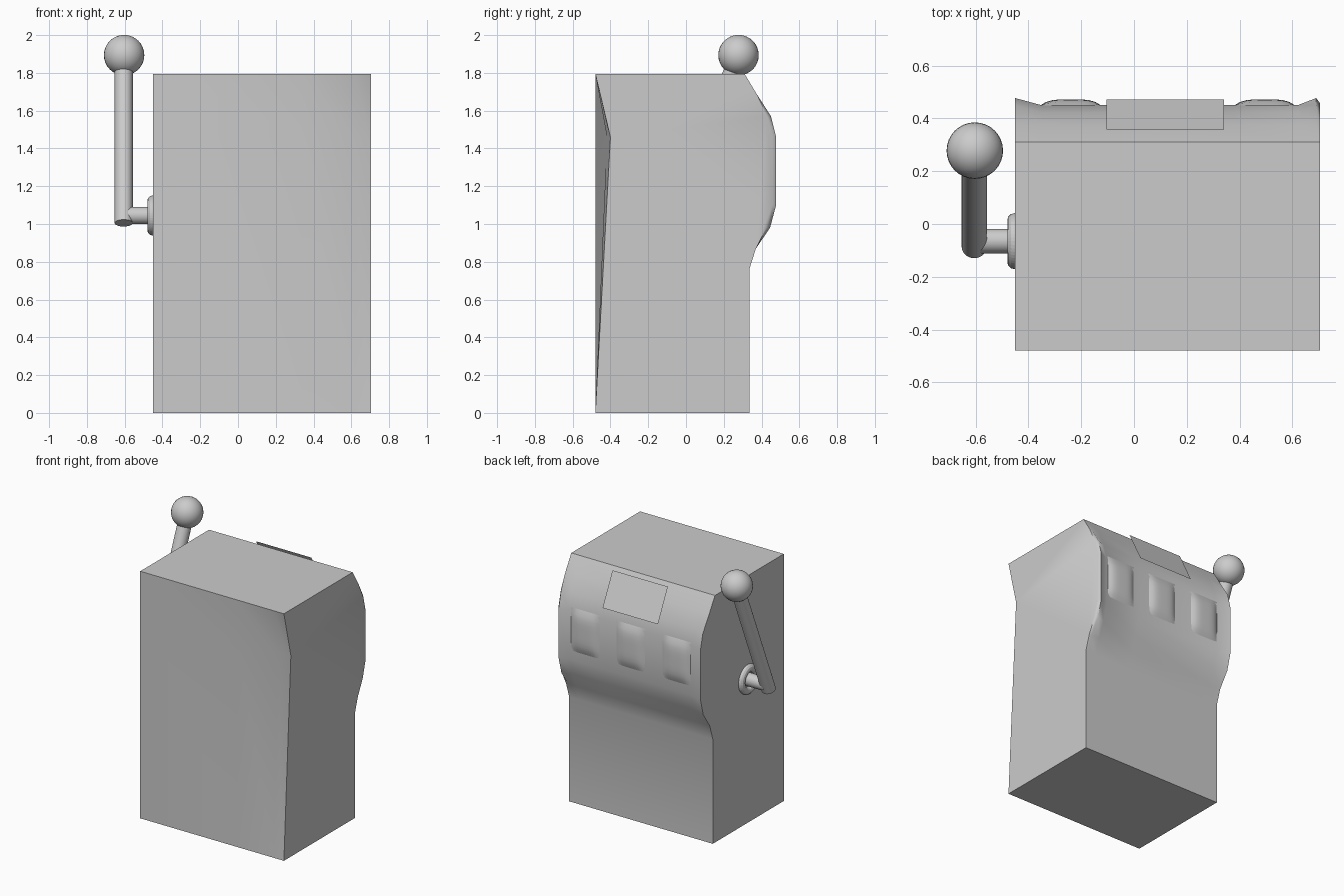
import bpy, bmesh, math
from mathutils import Vector

if "Cube" in bpy.data.objects:
    bpy.data.objects.remove(bpy.data.objects["Cube"])


def finish(bm, name, angle=35):
    bmesh.ops.recalc_face_normals(bm, faces=bm.faces)
    me = bpy.data.meshes.new(name)
    bm.to_mesh(me)
    bm.free()
    ob = bpy.data.objects.new(name, me)
    bpy.context.collection.objects.link(ob)
    bpy.ops.object.select_all(action='DESELECT')
    bpy.context.view_layer.objects.active = ob
    ob.select_set(True)
    bpy.ops.object.shade_smooth_by_angle(angle=math.radians(angle))
    return ob


def rod(name, a, b, radius):
    a, b = Vector(a), Vector(b)
    bm = bmesh.new()
    bmesh.ops.create_cone(bm, cap_ends=True, segments=32, radius1=radius,
                          radius2=radius, depth=(b - a).length)
    ob = finish(bm, name)
    ob.location = (a + b) / 2
    ob.rotation_euler = (b - a).to_track_quat('Z', 'Y').to_euler()
    return ob


# Cabinet: side profile (y, z) swept across columns in x
profile = [(-.48, 0), (.335, 0), (.335, .76), (.37, .87), (.445, .98),
           (.477, 1.10), (.477, 1.46), (.45, 1.57), (.375, 1.687),
           (.31, 1.795), (-.48, 1.795), (-.48, 1.46)]
# x position and how far the bulging front is set back there
columns = [(-.45, 0), (-.35, .027), (.335, .027), (.62, .027), (.69, 0), (.705, .02)]
bm = bmesh.new()
rings = []
for x, setback in columns:
    ring = []
    for i, (y, z) in enumerate(profile):
        if y > .44:
            y -= setback
        if i == 11 and x > .6:      # pinched rear edge on one side
            y += .08 * (x - .335) / .37
        ring.append(bm.verts.new((x, y, z)))
    rings.append(ring)
n = len(profile)
for r0, r1 in zip(rings, rings[1:]):
    for i in range(n):
        j = (i + 1) % n
        bm.faces.new((r0[i], r0[j], r1[j], r1[i]))
bm.faces.new(rings[0])
bm.faces.new(rings[-1])
finish(bm, "cabinet", 40)

# Three bulging reel windows
for k, cx in enumerate((-.24, .13, .495)):
    bm = bmesh.new()
    bmesh.ops.create_grid(bm, x_segments=10, y_segments=10, size=1)
    for v in bm.verts:
        u, w = v.co.x, v.co.y
        bulge = (1 - u ** 4) * (1 - w ** 4)
        v.co = (cx + .117 * u, .448 + .024 * bulge, 1.32 + .16 * w)
    ob = finish(bm, f"reel_{k + 1}", 60)
    if ob.data.polygons[0].normal.y < 0:
        ob.data.flip_normals()

# Flat sign plate leaning above the reels
bm = bmesh.new()
bm.faces.new([bm.verts.new(c) for c in ((.34, .472, 1.555), (-.105, .472, 1.555),
                                        (-.105, .358, 1.785), (.34, .358, 1.785))])
ob = finish(bm, "sign_plate")
if ob.data.polygons[0].normal.y < 0:
    ob.data.flip_normals()

# Lever: pivot, arm and ball
rod("lever_pivot", (-.605, -.065, 1.045), (-.44, -.065, 1.045), .046)
rod("lever_arm", (-.605, -.085, 1.005), (-.605, .265, 1.85), .048)
bm = bmesh.new()
bmesh.ops.create_uvsphere(bm, u_segments=32, v_segments=16, radius=.107)
finish(bm, "lever_ball").location = (-.603, .278, 1.894)

# Pivot collar ring
bpy.ops.mesh.primitive_torus_add(location=(-.453, -.065, 1.045),
                                 rotation=(0, math.pi / 2, 0), major_segments=48,
                                 minor_segments=12, major_radius=.079, minor_radius=.027)
bpy.context.object.name = "pivot_collar"
